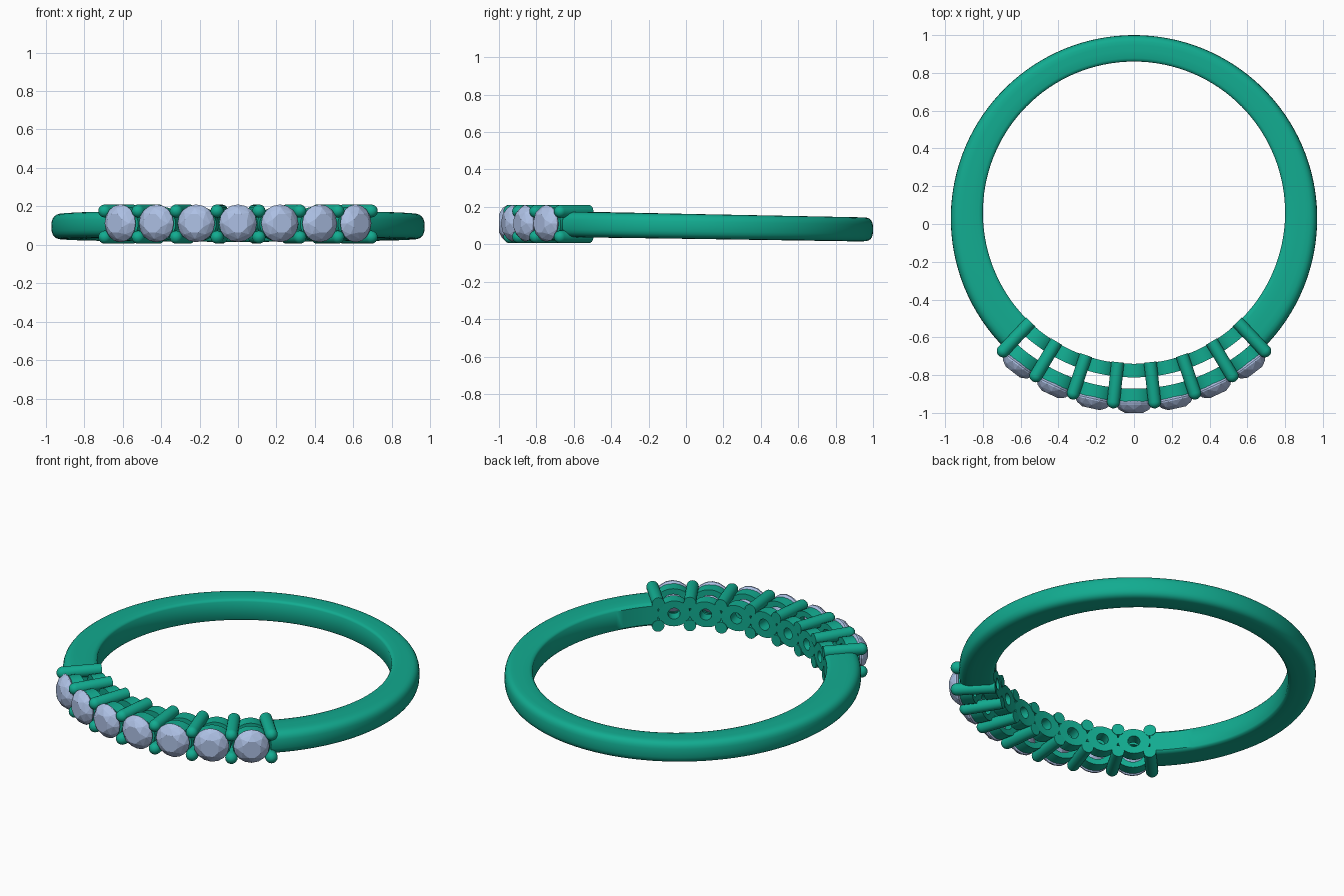
import bpy, bmesh, math
from math import sin, cos, pi, radians

if "Cube" in bpy.data.objects:
    bpy.data.objects.remove(bpy.data.objects["Cube"])

CY = 0.06                 # centre of the finger hole
BORE = 0.80               # finger hole radius
STEP = radians(12.4)      # angle between neighbouring stones
ZC = 0.109                # height of the stone row
N_STONES = 7


def material(name, colour):
    m = bpy.data.materials.new(name)
    m.diffuse_color = colour
    m.use_nodes = True
    m.node_tree.nodes["Principled BSDF"].inputs["Base Color"].default_value = m.diffuse_color
    return m


METAL = material("green_metal", (0.006, 0.41, 0.28, 1))
GEM = material("pale_gem", (0.42, 0.53, 0.78, 1))


def finish(bm, name, mat, smooth=True):
    bmesh.ops.recalc_face_normals(bm, faces=bm.faces)
    me = bpy.data.meshes.new(name)
    bm.to_mesh(me)
    bm.free()
    me.materials.append(mat)
    ob = bpy.data.objects.new(name, me)
    bpy.context.collection.objects.link(ob)
    if smooth:
        bpy.ops.object.select_all(action='DESELECT')
        ob.select_set(True)
        bpy.context.view_layer.objects.active = ob
        bpy.ops.object.shade_smooth_by_angle(angle=radians(40))
    return ob


def place(theta, a, d, z, bend=False):
    """Point at distance d from the hole centre; theta is measured from the front."""
    if bend:
        theta, a = theta + a / d, 0
    return (d * sin(theta) + a * cos(theta), CY - d * cos(theta) + a * sin(theta), z)


def skin(bm, rows, closed_rows):
    n = len(rows[0])
    count = len(rows) if closed_rows else len(rows) - 1
    for i in range(count):
        r, s = rows[i], rows[(i + 1) % len(rows)]
        for j in range(n):
            bm.faces.new((r[j], r[(j + 1) % n], s[(j + 1) % n], s[j]))
    if not closed_rows:
        bm.faces.new(rows[0])
        bm.faces.new(rows[-1])


def turned(name, theta, z0, profile, segs, loop=False, bend=False):
    """Turn (half width, half height, distance) profile round a radial axis."""
    bm = bmesh.new()
    rows = []
    for w, h, d in profile:
        rows.append([bm.verts.new(place(theta, w * cos(2 * pi * j / segs), d,
                                        z0 + h * sin(2 * pi * j / segs), bend))
                     for j in range(segs)])
    skin(bm, rows, loop)
    return finish(bm, name, METAL)


# Band: flat sides, domed outside, slightly thinner and lower at the back
section = [(0.0, -0.8), (0.0, 0.8), (0.04, 0.93), (0.13, 1.0), (0.4, 1.0)]
for k in range(0, 13):
    t = pi / 2 - pi * k / 12
    c, s = max(cos(t), 0), sin(t)
    section.append((0.62 + 0.38 * c ** 0.7, math.copysign(abs(s) ** 0.7, s)))
section += [(0.4, -1.0), (0.13, -1.0), (0.04, -0.93)]

bm = bmesh.new()
rows = []
start = STEP * N_STONES / 2
for i in range(97):
    th = start + (2 * pi - 2 * start) * i / 96
    off = -0.03 * cos(th)          # outer circle is centred slightly further forward
    outer = -off + math.sqrt(0.97 ** 2 - (0.03 * sin(th)) ** 2)
    front = (1 + cos(th)) / 2
    zc, half = 0.080 + 0.030 * front, 0.064 + 0.005 * front
    rows.append([bm.verts.new(place(th, 0, BORE + (outer - BORE) * u, zc + half * v))
                 for u, v in section])
skin(bm, rows, False)
finish(bm, "band", METAL)

# Prongs: upper and lower rods with rounded tips between the stones
R, TIP = 0.034, 1.042
rod = [(R, R, BORE - 0.004)]
for k in range(6):
    t = k / 6 * pi / 2 + 0.02
    rod.append((R * cos(t), R * cos(t), TIP - R + R * sin(t)))
rod.append((0.003, 0.003, TIP))
for i in range(N_STONES + 1):
    th = (i - N_STONES / 2) * STEP
    turned(f"upper_prong_{i + 1}", th, 0.176, rod, 20)
    turned(f"lower_prong_{i + 1}", th, 0.040, rod, 20)

# Inner gallery rings and outer stone seats, curved to follow the hole
gallery = [(0.033, 0.033, BORE), (0.088, 0.076, BORE),
           (0.088, 0.076, 0.872), (0.033, 0.033, 0.872)]
seat = [(0.060, 0.055, 0.932), (0.103, 0.088, 0.932),
        (0.103, 0.088, 1.0), (0.085, 0.080, 1.0)]


def stone(name, theta):
    """Brilliant-cut stone: the facets come from the hull of its facet corners."""
    bm = bmesh.new()
    for n, r, d, turn in ((8, 0.052, 1.060, 0.5), (8, 0.080, 1.042, 0),
                          (16, 0.098, 1.016, 0), (16, 0.098, 1.008, 0),
                          (8, 0.050, 0.965, 0.5), (8, 0.012, 0.935, 0.5)):
        for j in range(n):
            t = 2 * pi * (j + turn) / n
            bm.verts.new(place(theta, r * cos(t), d, ZC + 0.003 + r * sin(t)))
    bmesh.ops.convex_hull(bm, input=bm.verts)
    bmesh.ops.dissolve_limit(bm, angle_limit=radians(1), verts=bm.verts, edges=bm.edges)
    finish(bm, name, GEM, smooth=False)


for i in range(N_STONES):
    th = (i - (N_STONES - 1) / 2) * STEP
    turned(f"gallery_ring_{i + 1}", th, ZC, gallery, 32, loop=True, bend=True)
    turned(f"stone_seat_{i + 1}", th, ZC, seat, 32, loop=True, bend=True)
    stone(f"stone_{i + 1}", th)
